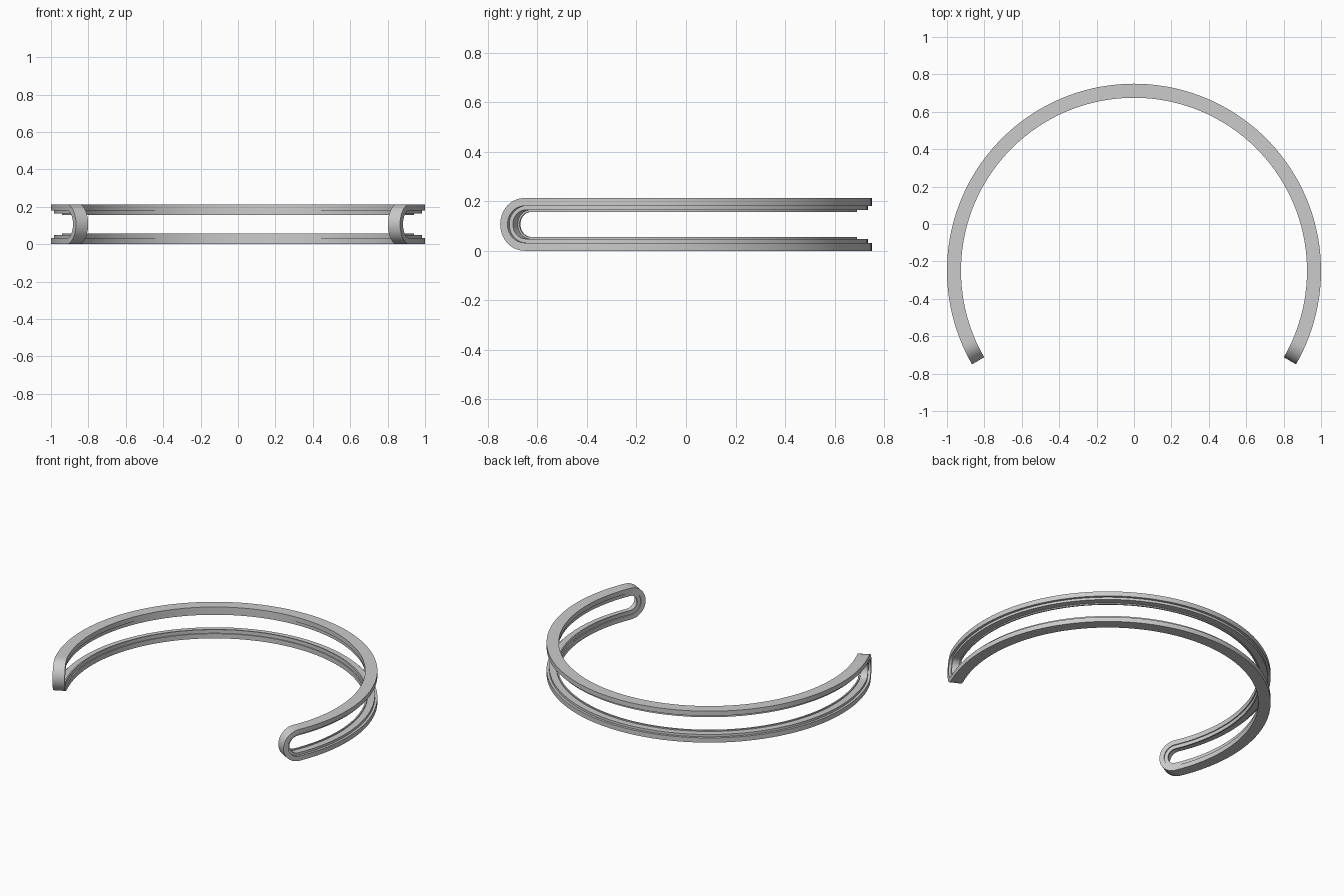
import bpy, bmesh, math

if "Cube" in bpy.data.objects:
    bpy.data.objects.remove(bpy.data.objects["Cube"])

H = 0.213                  # band height
HALF = H / 2
CENTRE_Y = -0.25           # centre of the ring
R_MID = 0.9625
HALF_LEN = math.radians(120) * R_MID   # half the unrolled length
C = HALF_LEN - HALF        # centre of the rounded ends
N_LONG, N_END = 88, 20

# Stepped cross-section: (radius, depth in from the outer outline)
profile = [(1.0, 0), (1.0, 0.032), (0.984, 0.032), (0.984, 0.048),
           (0.941, 0.048), (0.941, 0.056), (0.932, 0.056),
           (0.932, 0.032), (0.925, 0.032), (0.925, 0)]

# Stadium outline, unrolled: (spine position, direction of outward normal)
path = []
for side in (1, -1):
    for i in range(N_LONG):
        path.append((side * (-C + 2 * C * i / N_LONG), side * math.pi / 2))
    for i in range(N_END):
        path.append((side * C, side * math.pi / 2 - math.pi * i / N_END))


def wrap(spine, normal, radius, depth):
    """Bend a point of the unrolled stadium around the ring."""
    reach = HALF - depth
    s = spine + reach * math.cos(normal)
    z = HALF + reach * math.sin(normal)
    a = math.pi / 2 - s / R_MID
    return (radius * math.cos(a), CENTRE_Y + radius * math.sin(a), z)


# Open cuff: sweep the section round the closed stadium loop
bm = bmesh.new()
rings = [[bm.verts.new(wrap(s, n, r, d)) for r, d in profile] for s, n in path]
for i, ring in enumerate(rings):
    nxt = rings[(i + 1) % len(rings)]
    for j in range(len(profile)):
        k = (j + 1) % len(profile)
        bm.faces.new((ring[j], ring[k], nxt[k], nxt[j]))
bmesh.ops.recalc_face_normals(bm, faces=bm.faces)
mesh = bpy.data.meshes.new("open_cuff_band")
bm.to_mesh(mesh)
bm.free()
cuff = bpy.data.objects.new("open_cuff_band", mesh)
bpy.context.collection.objects.link(cuff)
bpy.context.view_layer.objects.active = cuff
cuff.select_set(True)
bpy.ops.object.shade_smooth_by_angle(angle=math.radians(30))
